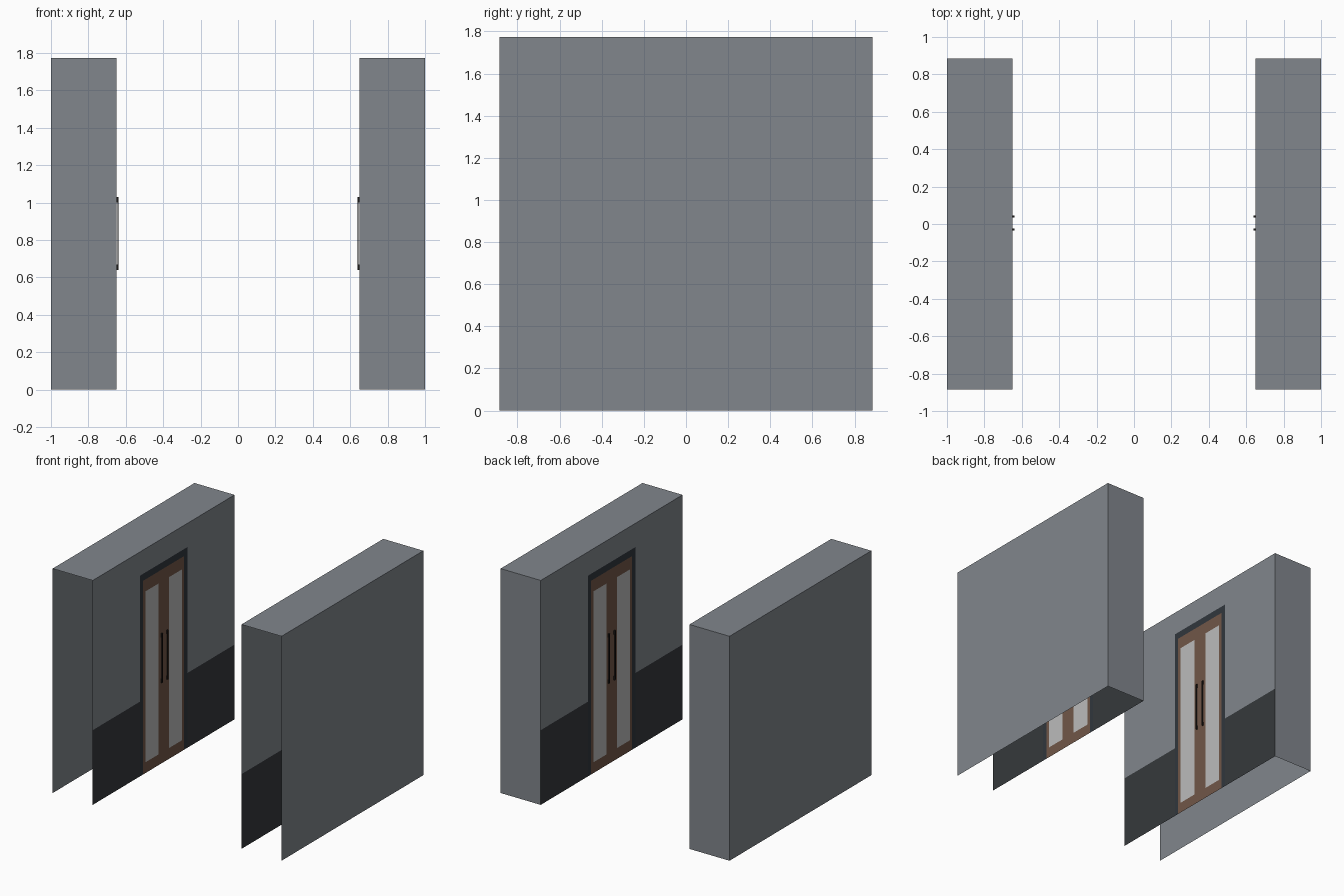
import bpy, bmesh
from mathutils import Matrix, Vector

if "Cube" in bpy.data.objects:
    bpy.data.objects.remove(bpy.data.objects["Cube"])

OUT, INN = -1.0, -0.65          # outer and inner wall planes of the left block
HY, TOP = 0.885, 1.773          # half length, height
DADO = 0.59                     # height of the dark lower wall
FY, FZ = 0.295, 1.585           # door frame half width and top
DY, DZ = 0.255, 1.53            # door half width and top
G0, G1, GZ0, GZ1 = 0.064, 0.227, 0.085, 1.435   # glass extents


def material(name, rgb):
    m = bpy.data.materials.new(name)
    m.diffuse_color = (*rgb, 1)
    m.use_nodes = True
    m.node_tree.nodes["Principled BSDF"].inputs["Base Color"].default_value = m.diffuse_color
    return m


WALL = material("slate_grey", (0.22, 0.24, 0.265))
DARK = material("charcoal", (0.036, 0.041, 0.045))
TRIM = material("dark_trim", (0.03, 0.037, 0.047))
WOOD = material("brown_wood", (0.165, 0.095, 0.064))
GLASS = material("pale_glass", (0.50, 0.50, 0.50))
METAL = material("black_metal", (0.012, 0.01, 0.009))


def finish(name, bm, mat):
    bmesh.ops.remove_doubles(bm, verts=bm.verts, dist=1e-5)
    me = bpy.data.meshes.new(name)
    bm.to_mesh(me)
    bm.free()
    me.materials.append(mat)
    ob = bpy.data.objects.new(name, me)
    bpy.context.collection.objects.link(ob)
    # the right-hand block mirrors the left one
    ob.modifiers.new("mirror", 'MIRROR').use_mirror_merge = False
    return ob


def quad(bm, pts):
    bm.faces.new([bm.verts.new(p) for p in pts])


def panels(name, rects, mat):
    """Flat rectangles (y0, y1, z0, z1) lying in the inner wall plane."""
    bm = bmesh.new()
    for y0, y1, z0, z1 in rects:
        quad(bm, [(INN, y0, z0), (INN, y1, z0), (INN, y1, z1), (INN, y0, z1)])
    return finish(name, bm, mat)


def both(y0, y1, z0, z1):
    return [(y0, y1, z0, z1), (-y1, -y0, z0, z1)]


def box(bm, lo, hi):
    lo, hi = Vector(lo), Vector(hi)
    bmesh.ops.create_cube(bm, size=1, matrix=Matrix.Translation((lo + hi) / 2)
                          @ Matrix.Diagonal((*(hi - lo), 1)))


# outer shell: outer side, back end and top (front end and underside are open)
bm = bmesh.new()
quad(bm, [(OUT, HY, 0), (OUT, -HY, 0), (OUT, -HY, TOP), (OUT, HY, TOP)])
quad(bm, [(INN, HY, 0), (OUT, HY, 0), (OUT, HY, TOP), (INN, HY, TOP)])
quad(bm, [(OUT, -HY, TOP), (INN, -HY, TOP), (INN, HY, TOP), (OUT, HY, TOP)])
finish("wall_shell", bm, WALL)

# inner wall surface
panels("upper_wall", both(FY, HY, DADO, TOP) + [(-FY, FY, FZ, TOP)], WALL)
panels("lower_wall", both(FY, HY, 0, DADO), DARK)

# double door, flush with the wall
panels("door_frame", both(DY, FY, 0, FZ) + [(-DY, DY, DZ, FZ)], TRIM)
panels("door_leaves", both(0, G0, 0, DZ) + both(G1, DY, 0, DZ)
       + both(G0, G1, 0, GZ0) + both(G0, G1, GZ1, DZ), WOOD)
panels("door_glass", both(G0, G1, GZ0, GZ1), GLASS)

# pull handles: a slim bar on two brackets
for side, y in (("front", -0.03), ("back", 0.04)):
    bm = bmesh.new()
    box(bm, (-0.643, y - 0.006, 0.64), (-0.639, y + 0.006, 1.03))
    finish(side + "_handle_bar", bm, METAL)
    bm = bmesh.new()
    for z in (0.64, 1.0):
        box(bm, (INN, y - 0.005, z), (-0.643, y + 0.005, z + 0.03))
    finish(side + "_handle_brackets", bm, METAL)
